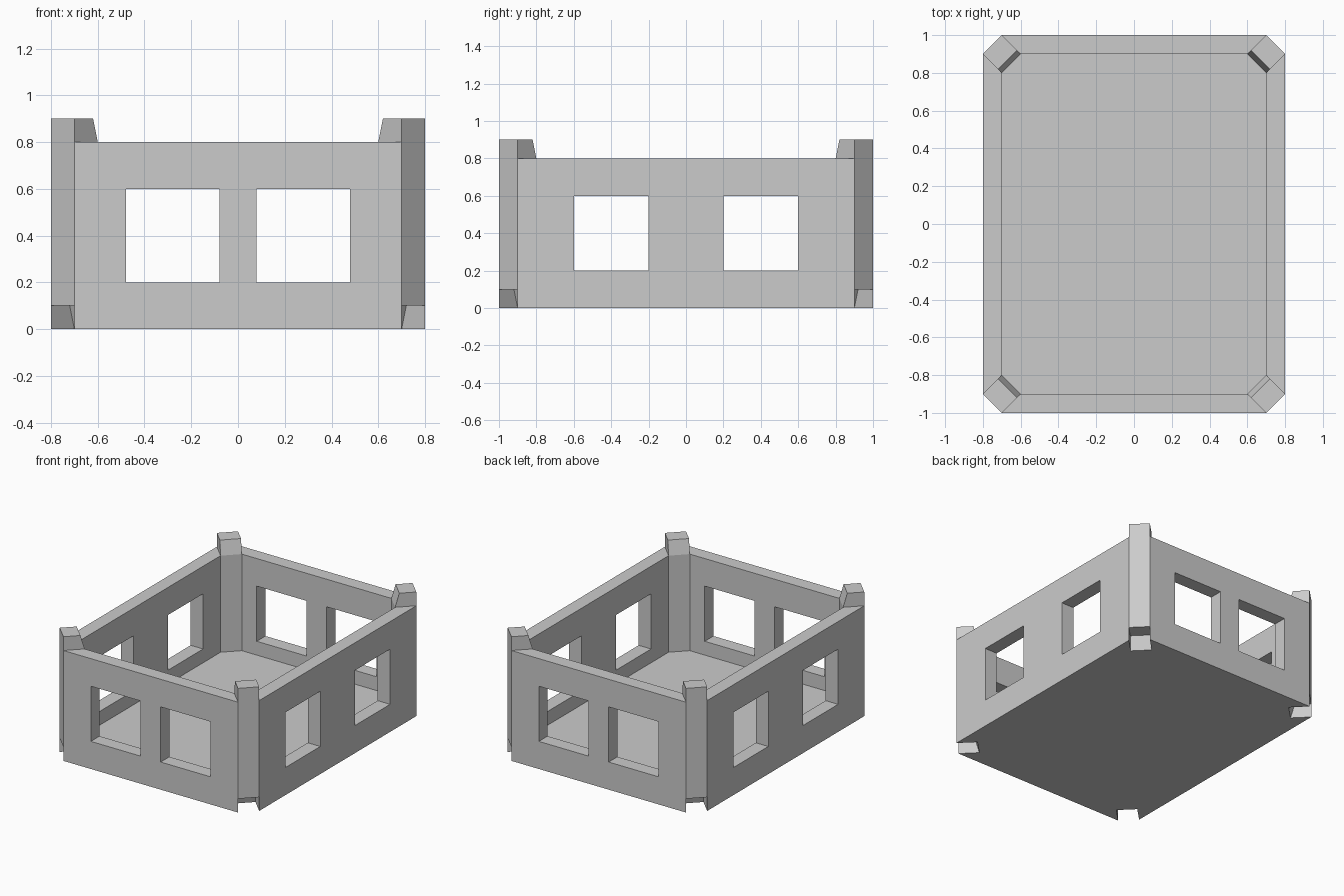
import bpy
import bmesh
from mathutils import Vector

cube = bpy.data.objects.get("Cube")
if cube:
    bpy.data.objects.remove(cube, do_unlink=True)

grey = bpy.data.materials.new("light grey")
grey.use_nodes = True
grey.diffuse_color = (0.6, 0.6, 0.6, 1)
grey.node_tree.nodes["Principled BSDF"].inputs["Base Color"].default_value = grey.diffuse_color

HALF_X, HALF_Y, HEIGHT, WALL = 0.8, 1.0, 0.8, 0.1
PEG = 0.1
TAPER = 0.02


def loft(name, bottom, top, z0, z1):
    """Solid between two outlines with the same number of points."""
    bm = bmesh.new()
    lo = [bm.verts.new((x, y, z0)) for x, y in bottom]
    hi = [bm.verts.new((x, y, z1)) for x, y in top]
    bm.faces.new(lo)
    bm.faces.new(hi)
    n = len(lo)
    for i in range(n):
        j = (i + 1) % n
        bm.faces.new((lo[i], lo[j], hi[j], hi[i]))
    bmesh.ops.recalc_face_normals(bm, faces=bm.faces)
    mesh = bpy.data.meshes.new(name)
    bm.to_mesh(mesh)
    bm.free()
    mesh.materials.append(grey)
    ob = bpy.data.objects.new(name, mesh)
    bpy.context.collection.objects.link(ob)
    return ob


def octagon(hx, hy, c):
    """Rectangle with its corners cut off by c."""
    return [(hx, hy - c), (hx - c, hy), (c - hx, hy), (-hx, hy - c),
            (-hx, c - hy), (c - hx, -hy), (hx - c, -hy), (hx, c - hy)]


def rectangle(x0, x1, y0, y1):
    return [(x0, y0), (x1, y0), (x1, y1), (x0, y1)]


def corner_square(sx, sy, inset, grow=0.0):
    """Diagonal square filling a corner; inset moves its inner side outwards."""
    x, y, w = HALF_X, HALF_Y, WALL
    pts = [(x + grow, y - w + grow), (x - w + grow, y + grow),
           (x - 2 * w + inset, y - w + inset), (x - w + inset, y - 2 * w + inset)]
    return [(sx * px, sy * py) for px, py in pts]


def cut(target, cutter):
    mod = target.modifiers.new("cut", 'BOOLEAN')
    mod.operation = 'DIFFERENCE'
    mod.solver = 'EXACT'
    mod.object = cutter
    cutter.hide_render = True
    cutters.append(cutter)


cutters = []

# Crate body with a hollow interior above the floor
outline = octagon(HALF_X, HALF_Y, WALL)
crate = loft("crate_body", outline, outline, 0, HEIGHT)
inner = octagon(HALF_X - WALL, HALF_Y - WALL, WALL)
cut(crate, loft("interior_cutter", inner, inner, WALL, HEIGHT + 0.2))

# Two windows through each pair of opposite walls
for s in (-1, 1):
    end = rectangle(s * 0.28 - 0.2, s * 0.28 + 0.2, -1.2, 1.2)
    cut(crate, loft("end_window_cutter", end, end, 0.2, 0.6))
    side = rectangle(-1.2, 1.2, s * 0.4 - 0.2, s * 0.4 + 0.2)
    cut(crate, loft("side_window_cutter", side, side, 0.2, 0.6))

# Stacking pegs on top of the corners and matching sockets underneath
for sx in (-1, 1):
    for sy in (-1, 1):
        loft("corner_peg", corner_square(sx, sy, 0), corner_square(sx, sy, TAPER),
             HEIGHT, HEIGHT + PEG)
        low = corner_square(sx, sy, -TAPER, 0.05)
        high = corner_square(sx, sy, TAPER, 0.05)
        cut(crate, loft("socket_cutter", low, high, -PEG, PEG))

# Bake the cuts and remove the cutters
bpy.context.view_layer.update()
graph = bpy.context.evaluated_depsgraph_get()
baked = bpy.data.meshes.new_from_object(crate.evaluated_get(graph))
crate.modifiers.clear()
crate.data = baked
for ob in cutters:
    bpy.data.objects.remove(ob, do_unlink=True)
